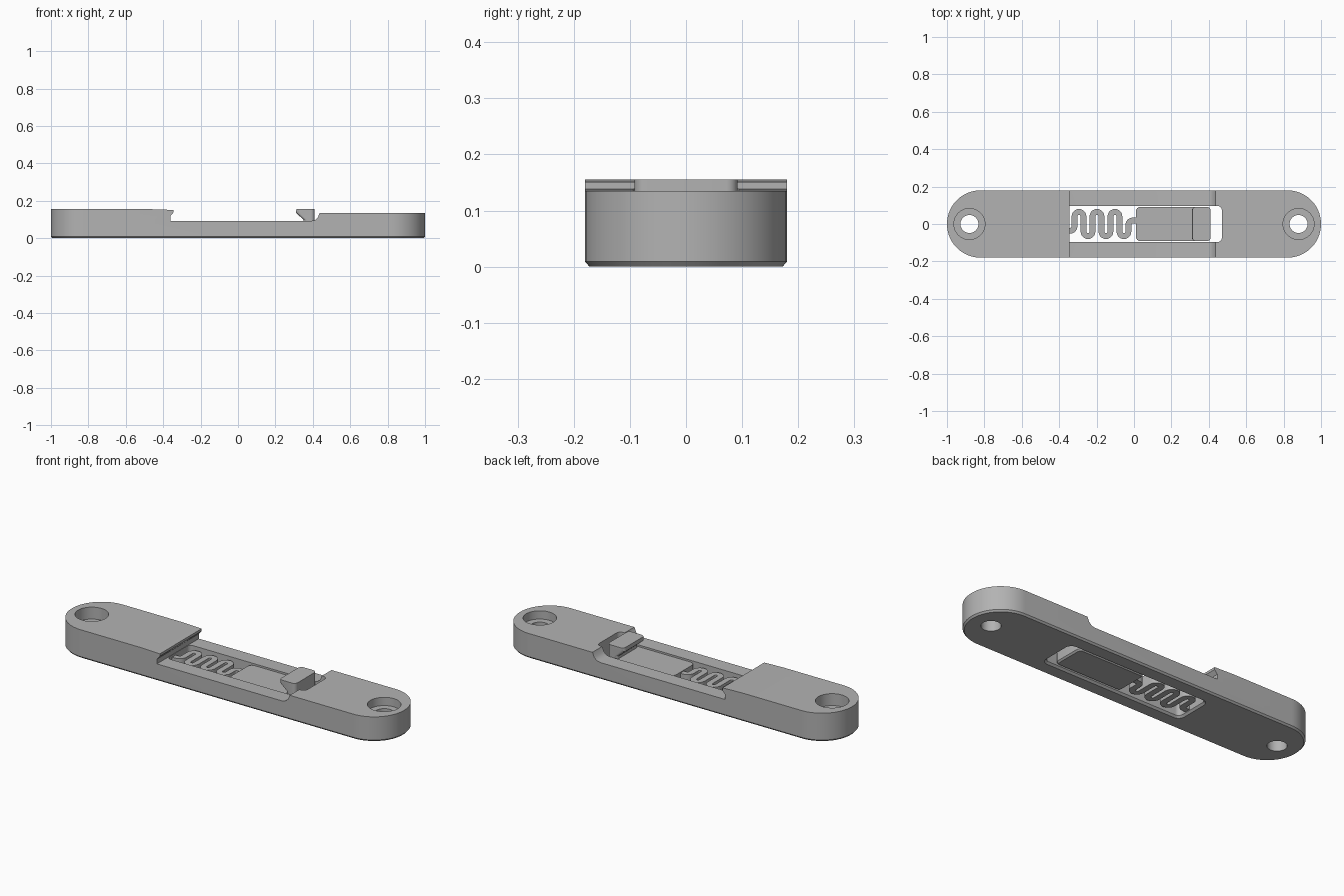
import bpy
import bmesh
from math import sin, cos, pi, radians
from mathutils import Vector

cube = bpy.data.objects.get("Cube")
if cube:
    bpy.data.objects.remove(cube)

grey = bpy.data.materials.new("grey plastic")
grey.use_nodes = True
colour = (0.45, 0.45, 0.45, 1)
grey.diffuse_color = colour
grey.node_tree.nodes["Principled BSDF"].inputs["Base Color"].default_value = colour


def loft(name, rings):
    """Closed solid through rings of 3D points."""
    bm = bmesh.new()
    loops = [[bm.verts.new(p) for p in ring] for ring in rings]
    n = len(loops[0])
    for a, b in zip(loops, loops[1:]):
        for i in range(n):
            j = (i + 1) % n
            bm.faces.new((a[i], a[j], b[j], b[i]))
    bm.faces.new(loops[0][::-1])
    bm.faces.new(loops[-1])
    bmesh.ops.recalc_face_normals(bm, faces=bm.faces)
    mesh = bpy.data.meshes.new(name)
    bm.to_mesh(mesh)
    bm.free()
    obj = bpy.data.objects.new(name, mesh)
    bpy.context.collection.objects.link(obj)
    mesh.materials.append(grey)
    return obj


def rounded(x0, x1, half_y, radius, z, grow=0.0, steps=6):
    """Rounded rectangle ring at height z."""
    r = radius + grow
    xs, y = (x0 + radius, x1 - radius), half_y - radius
    corners = ((xs[1], y), (xs[0], y), (xs[0], -y), (xs[1], -y))
    return [(cx + r * cos((k + t / steps) * pi / 2),
             cy + r * sin((k + t / steps) * pi / 2), z)
            for k, (cx, cy) in enumerate(corners) for t in range(steps + 1)]


def circle(x, radius, z, n=48):
    return [(x + radius * cos(2 * pi * i / n), radius * sin(2 * pi * i / n), z)
            for i in range(n)]


def cut(target, cutter):
    mod = target.modifiers.new("cut", 'BOOLEAN')
    mod.operation = 'DIFFERENCE'
    mod.solver = 'EXACT'
    mod.object = cutter
    bpy.context.view_layer.objects.active = target
    bpy.ops.object.modifier_apply(modifier=mod.name)
    bpy.data.objects.remove(cutter)


def smooth(obj):
    bpy.ops.object.select_all(action='DESELECT')
    obj.select_set(True)
    bpy.context.view_layer.objects.active = obj
    bpy.ops.object.shade_smooth_by_angle(angle=radians(30))


# Body: long bar with round ends and a chamfered foot
END = 0.1799
body = loft("body", [rounded(-1, 1, 0.18, END, z, g, 20)
                     for z, g in ((0, -0.008), (0.009, 0), (0.155, 0))])

# Recess between the ends, undercut on one side and ramped on the other
profile = [(-0.46, 0.155), (-0.345, 0.151), (-0.345, 0.138), (-0.362, 0.118),
           (-0.362, 0.092), (0.39, 0.092), (0.41, 0.096), (0.426, 0.11),
           (0.437, 0.135), (1.1, 0.135), (1.1, 0.2), (-0.46, 0.2)]
cut(body, loft("recess_cutter", [[(x, y, z) for x, z in profile] for y in (-0.3, 0.3)]))

# Slot through the bar, flared at the bottom
cut(body, loft("slot_cutter", [rounded(-0.36, 0.47, 0.097, 0.025, z, g)
                               for z, g in ((-0.01, 0.02), (0.01, 0), (0.138, 0))]))

# Screw holes with counterbores
for x in (-0.88, 0.88):
    cut(body, loft("hole_cutter", [circle(x, 0.048, -0.1), circle(x, 0.048, 0.3)]))
    cut(body, loft("counterbore_cutter", [circle(x, 0.083, 0.09), circle(x, 0.083, 0.3)]))

# Slider plate
slider = loft("slider_plate", [rounded(0.01, 0.41, 0.092, 0.025, z, g)
                               for z, g in ((0.008, -0.008), (0.016, 0), (0.085, 0))])

# Thumb button with an undercut inner side
button = loft("thumb_button", [rounded(x, 0.41, 0.092, 0.02, z)
                               for x, z in ((0.35, 0.07), (0.35, 0.1),
                                            (0.31, 0.135), (0.312, 0.155))])


# Serpentine spring
def arc(cx, cy, start, end, r=0.024, steps=10):
    return [Vector((cx + r * cos(radians(start + (end - start) * t / steps)),
                    cy + r * sin(radians(start + (end - start) * t / steps)), 0))
            for t in range(steps + 1)]


PITCH, FIRST = 0.048, -0.318
path = [Vector((-0.37, -0.036, 0))] + arc(FIRST - PITCH / 2, -0.012, -90, 0)
for i in range(6):
    side = 1 if i % 2 == 0 else -1
    path += arc(FIRST + PITCH * (i + 0.5), 0.041 * side, 180 * side, 0)
path += arc(FIRST + PITCH * 6.5, -0.005, 180, 90) + [Vector((0.03, 0.019, 0))]

left, right = [], []
for i, p in enumerate(path):
    d = (path[min(i + 1, len(path) - 1)] - path[max(i - 1, 0)]).normalized()
    side = Vector((-d.y, d.x, 0)) * 0.0155
    left.append(p + side)
    right.append(p - side)
outline = left + right[::-1]
spring = loft("spring", [[(p.x, p.y, z) for p in outline] for z in (0.014, 0.08)])

for part in (body, slider, button, spring):
    smooth(part)
